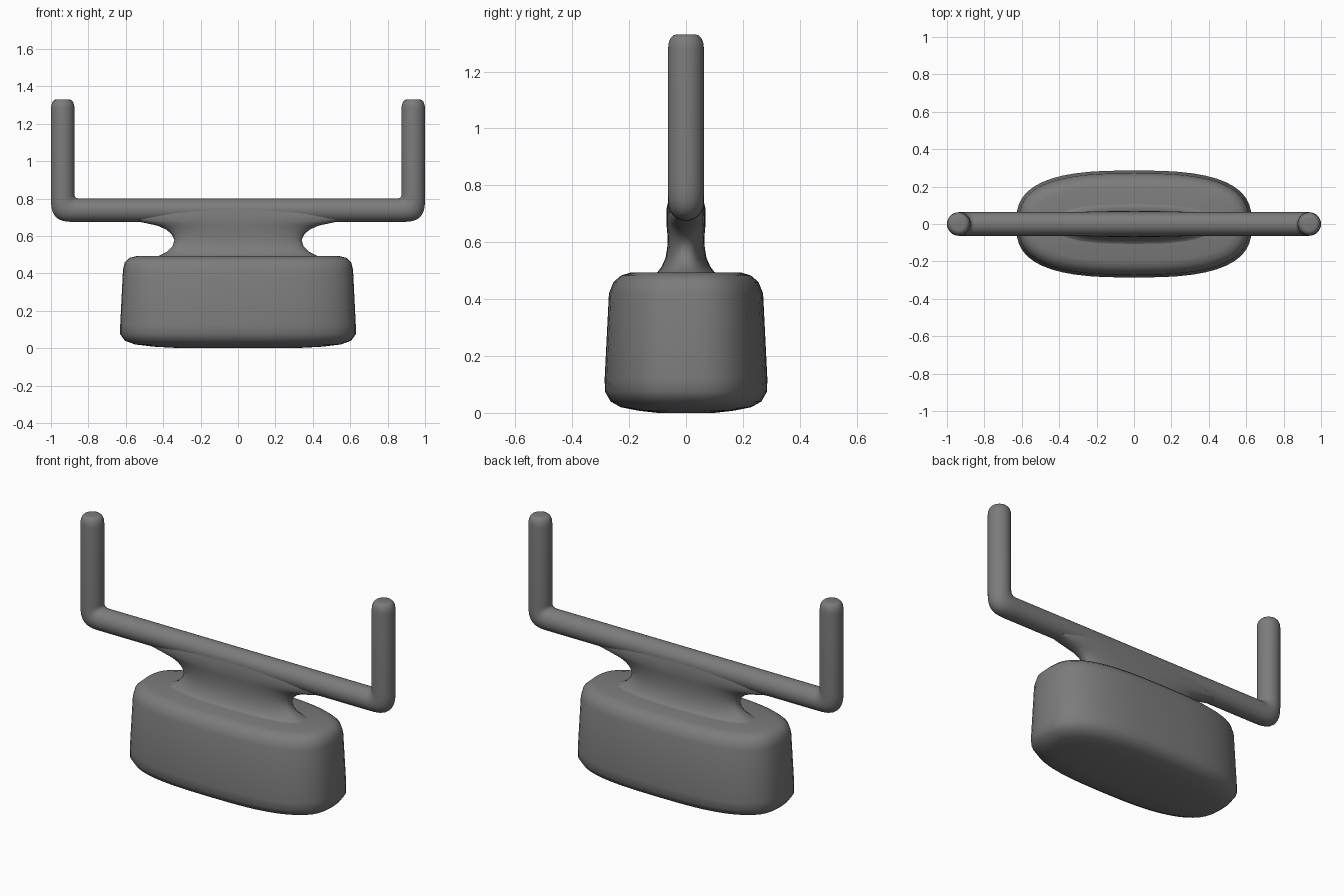
import bpy
import bmesh
from math import cos, sin, pi, radians, copysign
from mathutils import Vector

if "Cube" in bpy.data.objects:
    bpy.data.objects.remove(bpy.data.objects["Cube"])

# One matte grey for everything
grey = bpy.data.materials.new("mid_grey")
grey.use_nodes = True
COLOUR = (0.2, 0.2, 0.2, 1)
grey.diffuse_color = COLOUR
bsdf = next(n for n in grey.node_tree.nodes if n.type == 'BSDF_PRINCIPLED')
bsdf.inputs["Base Color"].default_value = COLOUR


def ring(centre, u, v, power=2.0, count=48):
    """Closed superellipse loop spanned by the half-axes u and v."""
    pts = []
    for i in range(count):
        a = 2 * pi * i / count
        c = copysign(abs(cos(a)) ** (2 / power), cos(a))
        s = copysign(abs(sin(a)) ** (2 / power), sin(a))
        pts.append(Vector(centre) + c * Vector(u) + s * Vector(v))
    return pts


def loft(name, rings):
    """Skin a list of loops and cap both ends."""
    bm = bmesh.new()
    loops = [[bm.verts.new(p) for p in r] for r in rings]
    n = len(loops[0])
    for a, b in zip(loops, loops[1:]):
        for i in range(n):
            j = (i + 1) % n
            bm.faces.new((a[i], a[j], b[j], b[i]))
    bm.faces.new(loops[0][::-1])
    bm.faces.new(loops[-1])
    bmesh.ops.recalc_face_normals(bm, faces=bm.faces)
    mesh = bpy.data.meshes.new(name)
    bm.to_mesh(mesh)
    bm.free()
    mesh.materials.append(grey)
    obj = bpy.data.objects.new(name, mesh)
    bpy.context.collection.objects.link(obj)
    bpy.ops.object.select_all(action='DESELECT')
    obj.select_set(True)
    bpy.context.view_layer.objects.active = obj
    bpy.ops.object.shade_smooth_by_angle(angle=radians(45))
    return obj


def stack(name, profile, power):
    """Loft horizontal loops from (height, half width, half depth)."""
    return loft(name, [ring((0, 0, z), (x, 0, 0), (0, y, 0), power)
                       for z, x, y in profile])


# Rounded, slightly tapered base block
stack("base", [(0, 0.30, 0.10), (0.008, 0.45, 0.17), (0.02, 0.55, 0.23),
               (0.04, 0.605, 0.265), (0.075, 0.63, 0.285), (0.12, 0.63, 0.286),
               (0.42, 0.615, 0.271), (0.46, 0.605, 0.255),
               (0.483, 0.58, 0.228), (0.493, 0.54, 0.195)], 2.8)

# Flared neck between the base and the bar
stack("neck", [(0.485, 0.45, 0.13), (0.495, 0.42, 0.10), (0.515, 0.38, 0.085),
               (0.545, 0.35, 0.072), (0.58, 0.34, 0.066), (0.61, 0.355, 0.065),
               (0.635, 0.385, 0.066), (0.655, 0.43, 0.068),
               (0.668, 0.49, 0.069), (0.685, 0.57, 0.069),
               (0.72, 0.58, 0.068), (0.76, 0.45, 0.058)], 2.6)

# Bar with two upright prongs, one continuous tube
R, INNER, OUTER = 0.063, 0.02, 0.146
PX, PZ, TOP = 1 - OUTER, 0.675 + OUTER, 1.33


def half_tube(side):
    """Loops from the bend beside the bar up to the rounded prong tip."""
    loops = []
    for k in range(13):
        t = -pi / 2 + (pi / 2) * k / 12
        d = Vector((cos(t), 0, sin(t)))
        reach = OUTER / (abs(d.x) ** 3.5 + abs(d.z) ** 3.5) ** (1 / 3.5)
        mid = Vector((PX, 0, PZ)) + d * (INNER + reach) / 2
        loops.append((mid, d * (reach - INNER) / 2))
    for drop, r in ((0.05, R), (0.03, 0.061), (0.012, 0.054), (0.003, 0.045), (0, 0.034)):
        loops.append((Vector((1 - R, 0, TOP - drop)), Vector((r, 0, 0))))
    out = []
    for mid, u in loops:
        depth = min(R, u.length) if mid.z > 1.2 else R
        flip = Vector((side, 1, 1))
        out.append(ring(mid * flip, u * flip, (0, depth, 0), count=32))
    return out


loft("bar_and_prongs", half_tube(-1)[::-1] + half_tube(1))
